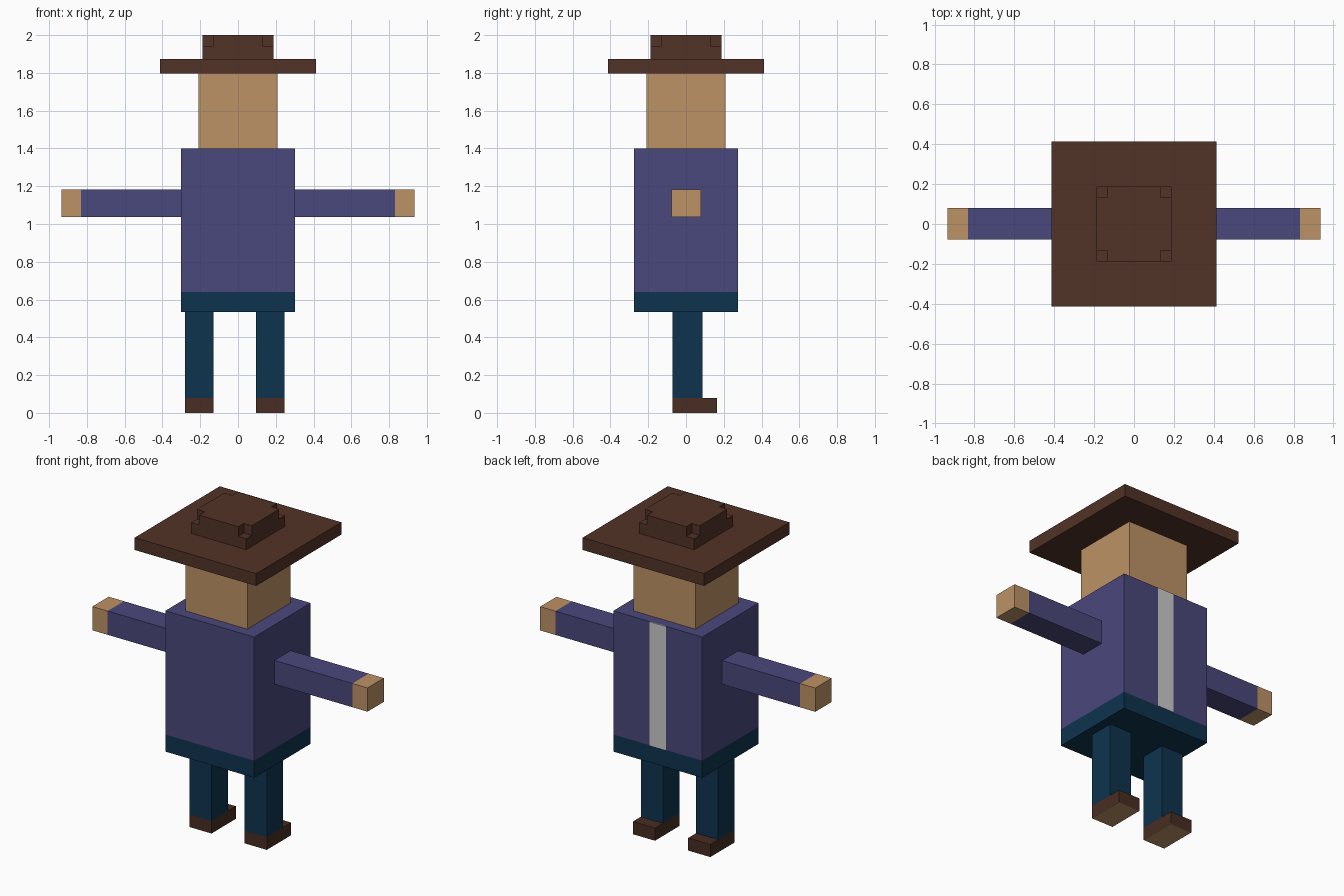
import bpy, bmesh

if "Cube" in bpy.data.objects:
    bpy.data.objects.remove(bpy.data.objects["Cube"])


def material(name, rgb):
    # sRGB 0-255 to linear
    m = bpy.data.materials.new(name)
    m.diffuse_color = [((c / 255 + 0.055) / 1.055) ** 2.4 for c in rgb] + [1]
    m.use_nodes = True
    m.node_tree.nodes["Principled BSDF"].inputs["Base Color"].default_value = m.diffuse_color
    return m


SKIN = material("skin", (190, 146, 102))
SHIRT = material("shirt_blue", (74, 72, 124))
DENIM = material("trouser_blue", (13, 52, 78))
FELT = material("hat_brown", (82, 51, 39))
LEATHER = material("shoe_brown", (72, 45, 34))


def prism(name, outline, z0, z1, mat=None):
    # Extrude a closed xy outline from z0 to z1
    bm = bmesh.new()
    face = bm.faces.new([bm.verts.new((x, y, z0)) for x, y in outline])
    new = bmesh.ops.extrude_face_region(bm, geom=[face])["geom"]
    bmesh.ops.translate(bm, vec=(0, 0, z1 - z0),
                        verts=[v for v in new if isinstance(v, bmesh.types.BMVert)])
    bmesh.ops.recalc_face_normals(bm, faces=bm.faces)
    mesh = bpy.data.meshes.new(name)
    bm.to_mesh(mesh)
    bm.free()
    if mat:
        mesh.materials.append(mat)
    ob = bpy.data.objects.new(name, mesh)
    bpy.context.collection.objects.link(ob)
    return ob


def box(name, x, y, z, mat=None):
    outline = [(x[0], y[0]), (x[1], y[0]), (x[1], y[1]), (x[0], y[1])]
    return prism(name, outline, z[0], z[1], mat)


# Torso, waistband and the pale shirt strip on the +y side
box("jacket", (-0.302, 0.302), (-0.274, 0.274), (0.64, 1.40), SHIRT)
box("trouser_waist", (-0.302, 0.302), (-0.274, 0.274), (0.535, 0.64), DENIM)
box("shirt_strip", (-0.056, 0.056), (0.27, 0.276), (0.64, 1.40))

# Head
box("head", (-0.21, 0.21), (-0.21, 0.21), (1.40, 1.80), SKIN)

# Hat: brim, crown base and crown top with notched corners
box("hat_brim", (-0.413, 0.413), (-0.413, 0.413), (1.797, 1.873), FELT)
a, b = 0.187, 0.133
box("hat_crown", (-a, a), (-a, a), (1.873, 1.94), FELT)
cross = [(a, -b), (a, b), (b, b), (b, a), (-b, a), (-b, b),
         (-a, b), (-a, -b), (-b, -b), (-b, -a), (b, -a), (b, -b)]
prism("hat_crown_top", cross, 1.94, 2.0, FELT)

# Arms and hands
for side, s in (("left", -1), ("right", 1)):
    for part, x0, x1, mat in (("sleeve", 0.302, 0.832, SHIRT),
                              ("hand", 0.832, 0.935, SKIN)):
        box(f"{side}_{part}", sorted((s * x0, s * x1)), (-0.078, 0.08),
            (1.036, 1.182), mat)

# Legs and shoes, toes towards +y
for side, x in (("left", (-0.28, -0.13)), ("right", (0.096, 0.246))):
    box(f"{side}_leg", x, (-0.072, 0.087), (0.078, 0.535), DENIM)
    box(f"{side}_shoe", x, (-0.072, 0.164), (0.002, 0.078), LEATHER)
    box(f"{side}_sole", x, (-0.072, 0.164), (0.0, 0.002), SKIN)
